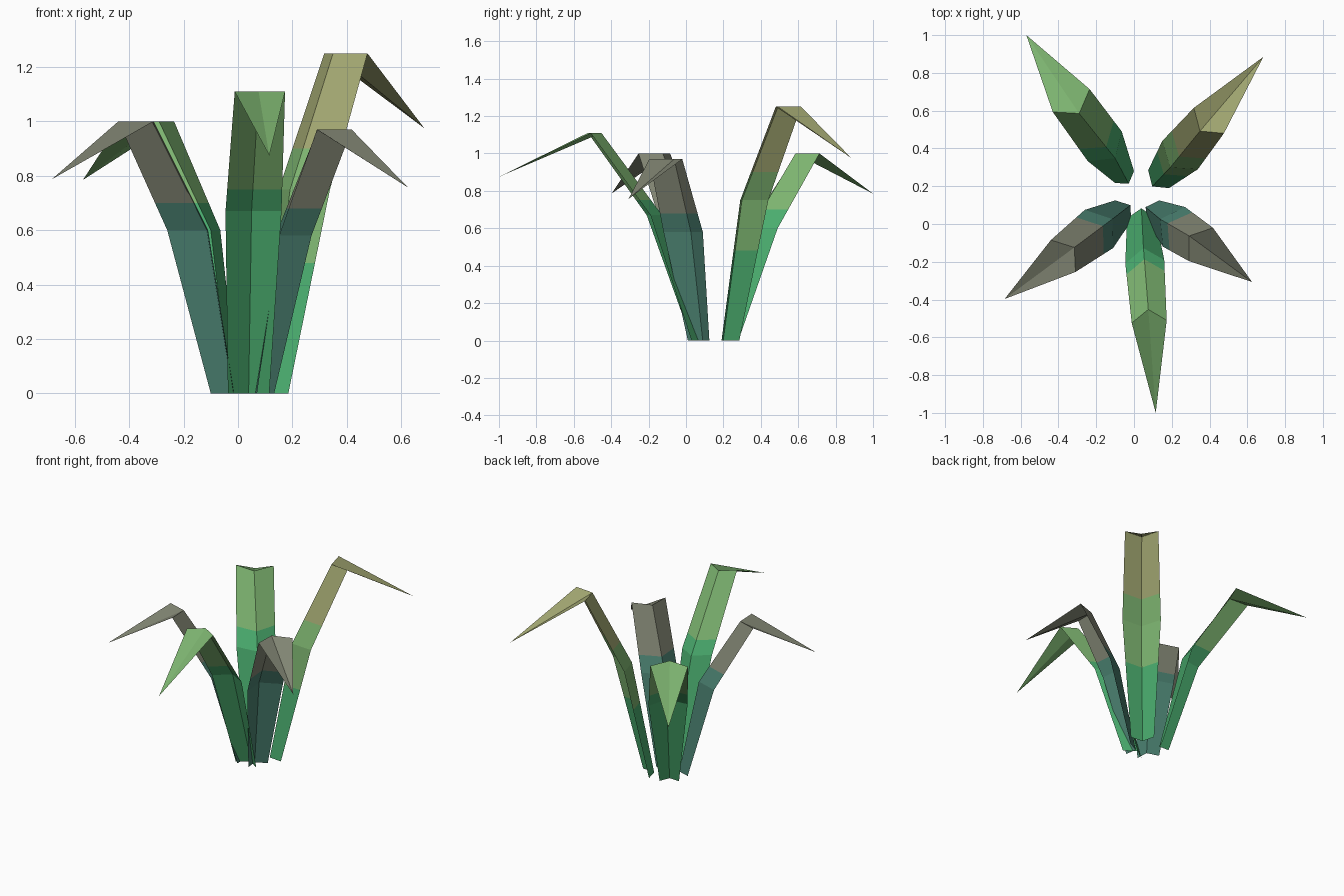
import bpy
import bmesh
from mathutils import Vector

default_cube = bpy.data.objects.get("Cube")
if default_cube:
    bpy.data.objects.remove(default_cube, do_unlink=True)


def to_linear(channel):
    c = channel / 255
    return c / 12.92 if c <= 0.04045 else ((c + 0.055) / 1.055) ** 2.4


def make_material(name, red, green, blue):
    color = (to_linear(red), to_linear(green), to_linear(blue), 1)
    material = bpy.data.materials.new(name)
    material.diffuse_color = color
    material.use_nodes = True
    shader = material.node_tree.nodes["Principled BSDF"]
    shader.inputs["Base Color"].default_value = color
    shader.inputs["Roughness"].default_value = 0.9
    return material


fresh_green = make_material("fresh green", 74, 172, 110)
light_green = make_material("light green", 125, 180, 112)
olive = make_material("olive", 160, 165, 112)
teal = make_material("teal", 74, 128, 112)
grey_brown = make_material("grey brown", 128, 132, 114)


def folded_row(bm, height, start, end):
    """One cross-section: two edges and a crease pushed towards the plant centre."""
    a, b = Vector((*start, height)), Vector((*end, height))
    across = b - a
    crease = (a + b) / 2 + Vector((across.y, -across.x, 0)) * 0.35
    return [bm.verts.new(point) for point in (a, crease, b)]


def make_leaf(name, rows, tip, materials, color_heights):
    """A thin creased blade: base, knee and bend rows, then a drooping point."""
    bm = bmesh.new()
    sections = [folded_row(bm, *row) for row in rows]
    for lower, upper in zip(sections, sections[1:]):
        for i in range(2):
            bm.faces.new((lower[i + 1], lower[i], upper[i], upper[i + 1]))
    point = bm.verts.new(tip)
    bend = sections[-1]
    for i in range(2):
        bm.faces.new((bend[i + 1], bend[i], point))

    # Cut the blade level where its colour changes
    for height in color_heights:
        geometry = bm.verts[:] + bm.edges[:] + bm.faces[:]
        bmesh.ops.bisect_plane(bm, geom=geometry, plane_co=(0, 0, height),
                               plane_no=(0, 0, 1))
    for face in bm.faces:
        middle = face.calc_center_median().z
        face.material_index = sum(middle > height for height in color_heights)

    mesh = bpy.data.meshes.new(name)
    bm.to_mesh(mesh)
    bm.free()
    for material in materials:
        mesh.materials.append(material)
    leaf = bpy.data.objects.new(name, mesh)
    bpy.context.collection.objects.link(leaf)


# Back leaves
make_leaf("back_right_leaf",
          [(0, (-.1, .217), (0, .28)),
           (.6, (-.245, .333), (-.065, .49)),
           (1, (-.43, .593), (-.235, .714))],
          (-.57, 1, .785), [fresh_green, light_green], [.7])

make_leaf("back_left_leaf",
          [(0, (.075, .285), (.185, .19)),
           (.75, (.15, .44), (.338, .29)),
           (1.25, (.317, .615), (.476, .48))],
          (.685, .885, .975), [fresh_green, light_green, olive], [.48, .9])

# Front leaves
make_leaf("front_right_leaf",
          [(0, (-.015, .015), (-.1, .125)),
           (.6, (-.11, -.127), (-.26, .075)),
           (1, (-.31, -.254), (-.44, -.085))],
          (-.685, -.397, .787), [teal, grey_brown], [.7])

make_leaf("front_left_leaf",
          [(0, (.133, .125), (.07, .01)),
           (.58, (.27, .09), (.153, -.12)),
           (.97, (.418, -.02), (.29, -.196))],
          (.625, -.307, .757), [teal, grey_brown], [.68])

make_leaf("front_leaf",
          [(0, (.115, .03), (-.037, .03)),
           (.67, (.16, -.19), (-.046, -.21)),
           (1.11, (.173, -.51), (-.012, -.524))],
          (.115, -1, .875), [fresh_green, light_green], [.75])
